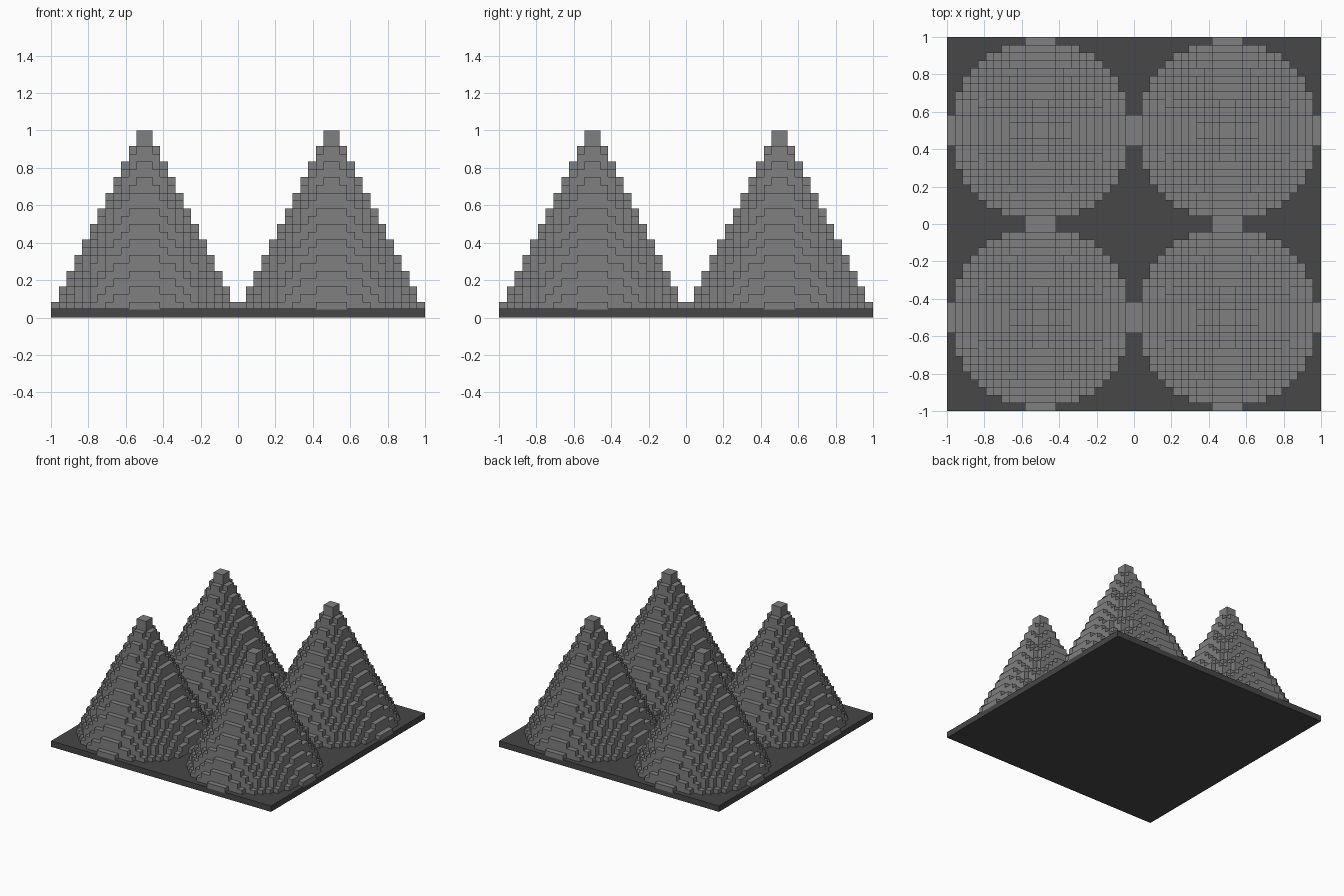
import bpy, bmesh, math

cube = bpy.data.objects.get("Cube")
if cube:
    bpy.data.objects.remove(cube, do_unlink=True)

CELL = 1 / 24      # edge of one block
LAYERS = 24        # block layers up to the peak
HALF = 12          # half width of a cone in blocks


def material(name, v):
    m = bpy.data.materials.new(name)
    m.use_nodes = True
    m.diffuse_color = (v, v, v, 1)
    bsdf = m.node_tree.nodes["Principled BSDF"]
    bsdf.inputs["Base Color"].default_value = (v, v, v, 1)
    bsdf.inputs["Roughness"].default_value = 0.8
    return m


def add_object(name, mesh, mat=None, loc=(0, 0, 0)):
    if mat:
        mesh.materials.append(mat)
    ob = bpy.data.objects.new(name, mesh)
    ob.location = loc
    bpy.context.collection.objects.link(ob)
    return ob


def column_top(i, j):
    """Height in layers of the block column whose low corner is (i, j)."""
    d = math.hypot(i + 0.5, j + 0.5)
    top = 1
    for k in range(1, LAYERS):
        if d <= HALF + 0.25 - k / 2:
            top = k + 1
    return top


def stepped_cone():
    """Shell of a cone made of blocks: column tops plus the exposed walls."""
    bm = bmesh.new()

    def quad(*pts):
        bm.faces.new([bm.verts.new([c * CELL for c in p]) for p in pts])

    for i in range(-HALF, HALF):
        for j in range(-HALF, HALF):
            h = column_top(i, j)
            if h == 1:
                continue
            corners = [(i, j), (i + 1, j), (i + 1, j + 1), (i, j + 1)]
            quad(*[(x, y, h) for x, y in corners])
            # walls facing -y, +x, +y, -x
            for s, (dx, dy) in enumerate(((0, -1), (1, 0), (0, 1), (-1, 0))):
                a, b = corners[s], corners[(s + 1) % 4]
                for k in range(column_top(i + dx, j + dy), h):
                    quad((*a, k), (*b, k), (*b, k + 1), (*a, k + 1))
    bmesh.ops.remove_doubles(bm, verts=bm.verts, dist=CELL * 0.01)
    mesh = bpy.data.meshes.new("stepped_cone")
    bm.to_mesh(mesh)
    bm.free()
    return mesh


# base plate
bm = bmesh.new()
bmesh.ops.create_cube(bm, size=1)
bmesh.ops.scale(bm, vec=(1.999, 1.999, 0.048), verts=bm.verts)
bmesh.ops.translate(bm, vec=(0, 0, 0.024), verts=bm.verts)
plate = bpy.data.meshes.new("base_plate")
bm.to_mesh(plate)
bm.free()
add_object("base_plate", plate, material("dark grey", 0.063))

# four identical cones sharing one mesh
cone = stepped_cone()
cone.materials.append(material("mid grey", 0.215))
for x, side in ((-0.5, "right"), (0.5, "left")):
    for y, end in ((-0.5, "front"), (0.5, "back")):
        add_object(f"cone_{end}_{side}", cone, loc=(x, y, 0))
